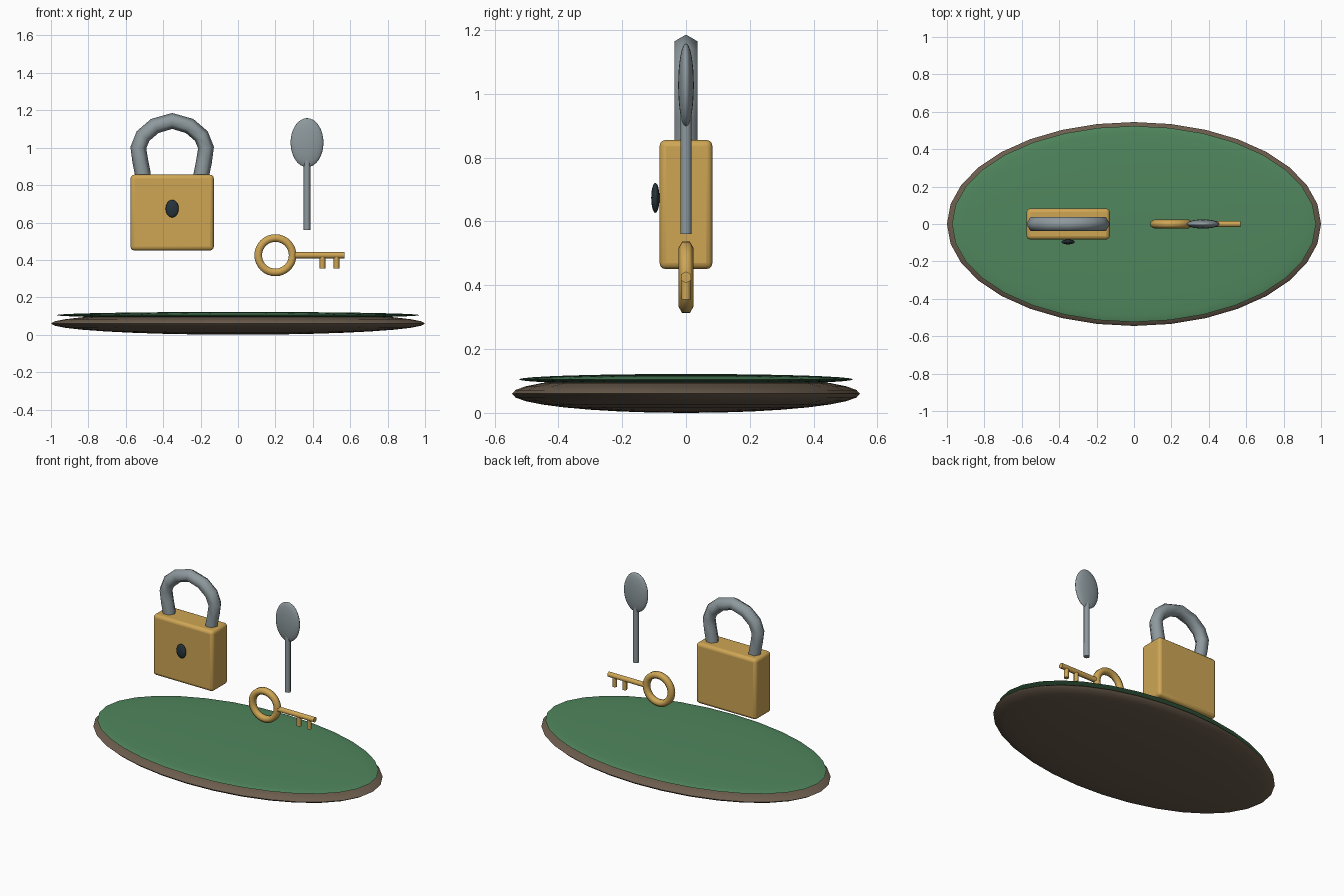
import bpy, bmesh, math
from mathutils import Vector

if "Cube" in bpy.data.objects:
    bpy.data.objects.remove(bpy.data.objects["Cube"])


def material(name, rgb):
    m = bpy.data.materials.new(name)
    m.diffuse_color = (*rgb, 1)
    m.use_nodes = True
    m.node_tree.nodes["Principled BSDF"].inputs["Base Color"].default_value = m.diffuse_color
    return m


brown = material("wood", (0.15, 0.11, 0.075))
green = material("felt", (0.08, 0.24, 0.11))
gold = material("brass", (0.62, 0.38, 0.09))
steel = material("steel", (0.27, 0.32, 0.34))
dark = material("dark", (0.02, 0.035, 0.045))


def finish(ob, name, mat, angle=60):
    ob.name = name
    ob.data.materials.append(mat)
    bpy.ops.object.select_all(action='DESELECT')
    ob.select_set(True)
    bpy.context.view_layer.objects.active = ob
    bpy.ops.object.shade_smooth_by_angle(angle=math.radians(angle))
    return ob


def ellipsoid(name, loc, radii, mat, segs=32, rings=16):
    bpy.ops.mesh.primitive_uv_sphere_add(segments=segs, ring_count=rings, radius=1, location=loc)
    ob = bpy.context.object
    ob.scale = radii
    bpy.ops.object.transform_apply(location=False, rotation=False, scale=True)
    return finish(ob, name, mat, 80)


def tube(name, path, radius, mat, sides=6, phase=0.0, closed=False):
    """Sweep a polygon along a path lying in the XZ plane."""
    pts = [Vector((x, 0, z)) for x, z in path]
    n = len(pts)
    bm = bmesh.new()
    rings = []
    for i, p in enumerate(pts):
        a = pts[(i - 1) % n] if closed or i > 0 else p
        b = pts[(i + 1) % n] if closed or i < n - 1 else p
        t = (b - a).normalized()
        side = Vector((-t.z, 0, t.x))
        ring = []
        for k in range(sides):
            ang = phase + 2 * math.pi * k / sides
            ring.append(bm.verts.new(p + radius * (math.cos(ang) * side + math.sin(ang) * Vector((0, 1, 0)))))
        rings.append(ring)
    for i in range(n if closed else n - 1):
        r, s = rings[i], rings[(i + 1) % n]
        for k in range(sides):
            j = (k + 1) % sides
            bm.faces.new((r[k], r[j], s[j], s[k]))
    if not closed:
        bm.faces.new(rings[0])
        bm.faces.new(rings[-1])
    bmesh.ops.recalc_face_normals(bm, faces=bm.faces)
    me = bpy.data.meshes.new(name)
    bm.to_mesh(me)
    bm.free()
    ob = bpy.data.objects.new(name, me)
    bpy.context.collection.objects.link(ob)
    return finish(ob, name, mat, 65)


# Oval tray with felt top
ellipsoid("tray_base", (0, 0, 0.06), (1.0, 0.545, 0.06), brown)
ellipsoid("tray_felt", (0, 0, 0.105), (0.973, 0.524, 0.017), green)

# Padlock body
LX = -0.352
bpy.ops.mesh.primitive_cube_add(size=1, location=(LX, 0, 0.653))
body = bpy.context.object
body.scale = (0.445, 0.166, 0.405)
bpy.ops.object.transform_apply(location=False, rotation=False, scale=True)
bev = body.modifiers.new("rounded_edges", 'BEVEL')
bev.width = 0.02
bev.segments = 3
finish(body, "padlock_body", gold, 40)

# Padlock shackle, mirrored half path
half = [(0.156, 0.81), (0.157, 0.86), (0.17, 0.925), (0.181, 1.0), (0.156, 1.062), (0.093, 1.116)]
path = [(LX - x, z) for x, z in half] + [(LX, 1.143)] + [(LX + x, z) for x, z in reversed(half)]
tube("padlock_shackle", path, 0.0425, steel)

# Keyhole
ellipsoid("keyhole", (LX, -0.096, 0.674), (0.035, 0.013, 0.047), dark, 24, 12)

# Key: ring, shaft and teeth
KZ = 0.425
circle = [(0.2 + 0.092 * math.cos(2 * math.pi * i / 32), KZ + 0.092 * math.sin(2 * math.pi * i / 32)) for i in range(32)]
tube("key_ring", circle, 0.0235, gold, phase=math.pi / 6, closed=True)
tube("key_shaft", [(0.29, KZ), (0.57, KZ)], 0.0185, gold)
for i, x in enumerate((0.452, 0.527)):
    tube(f"key_tooth_{i + 1}", [(x, KZ), (x, 0.355)], 0.016, gold)

# Spoon
tube("spoon_handle", [(0.369, 0.56), (0.369, 0.94)], 0.018, steel, sides=8)
ellipsoid("spoon_bowl", (0.369, 0, 1.027), (0.088, 0.0245, 0.131), steel)
